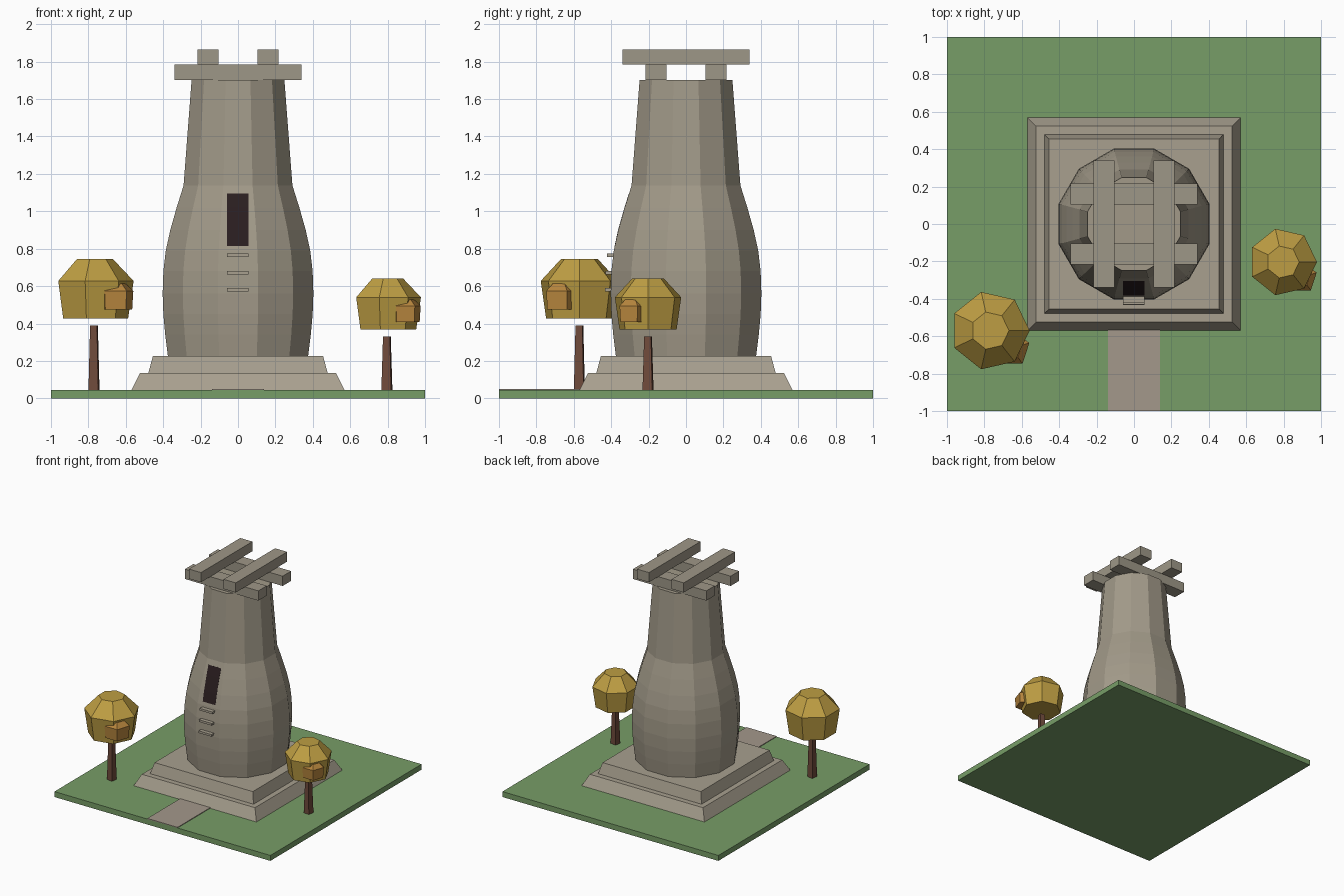
import bpy, bmesh, math

cube = bpy.data.objects.get("Cube")
if cube:
    bpy.data.objects.remove(cube, do_unlink=True)


def material(name, *rgb):
    linear = [((c / 255 + 0.055) / 1.055) ** 2.4 for c in rgb] + [1]
    mat = bpy.data.materials.new(name)
    mat.use_nodes = True
    mat.diffuse_color = linear
    mat.node_tree.nodes["Principled BSDF"].inputs["Base Color"].default_value = linear
    return mat


grass = material("grass", 119, 157, 103)
path_stone = material("path stone", 163, 152, 139)
plinth_stone = material("plinth stone", 168, 160, 143)
tower_stone = material("tower stone", 162, 154, 137)
beam_stone = material("beam stone", 158, 151, 135)
dark = material("dark opening", 42, 30, 32)
bark = material("bark", 111, 74, 59)
leaf = material("golden leaf", 190, 158, 67)
small_leaf = material("amber leaf", 182, 133, 61)


def finish(name, bm, mat):
    bmesh.ops.recalc_face_normals(bm, faces=bm.faces)
    mesh = bpy.data.meshes.new(name)
    bm.to_mesh(mesh)
    bm.free()
    mesh.materials.append(mat)
    obj = bpy.data.objects.new(name, mesh)
    bpy.context.collection.objects.link(obj)


def box(name, mat, x, y, z):
    """Box from (min, max) pairs."""
    bm = bmesh.new()
    bmesh.ops.create_cube(bm, size=1)
    for v in bm.verts:
        v.co = [lim[0] if c < 0 else lim[1] for c, lim in zip(v.co, (x, y, z))]
    finish(name, bm, mat)


def skin(name, mat, rings):
    """Closed solid through rings of points, capped at both ends."""
    bm = bmesh.new()
    rings = [[bm.verts.new(p) for p in ring] for ring in rings]
    for low, high in zip(rings, rings[1:]):
        for i in range(len(low)):
            j = (i + 1) % len(low)
            bm.faces.new((low[i], low[j], high[j], high[i]))
    bm.faces.new(rings[0])
    bm.faces.new(rings[-1])
    finish(name, bm, mat)


def loft(name, mat, sides, turn, profile, centre=(0, 0), flat_radius=False):
    """Stack of regular polygon rings (height, radius)."""
    grow = 1 / math.cos(math.pi / sides) if flat_radius else 1
    angles = [math.radians(turn) + math.tau * i / sides for i in range(sides)]
    skin(name, mat, [[(centre[0] + r * grow * math.cos(a),
                       centre[1] + r * grow * math.sin(a), z) for a in angles]
                     for z, r in profile])


# Ground and path
ground_top = 0.0455
box("ground", grass, (-1, 1), (-1, 1), (0, ground_top))
box("path", path_stone, (-0.14, 0.14), (-1, -0.54), (0.04, 0.051))

# Two-tier plinth
loft("plinth_lower", plinth_stone, 4, 45, [(ground_top, 0.569), (0.136, 0.524)], flat_radius=True)
loft("plinth_upper", plinth_stone, 4, 45, [(0.136, 0.479), (0.226, 0.455)], flat_radius=True)

# Bulging twelve-sided tower
wall = [(0.226, 0.375), (0.34, 0.389), (0.45, 0.399), (0.56, 0.403), (0.68, 0.399),
        (0.79, 0.386), (0.9, 0.362), (1.02, 0.328), (1.138, 0.291), (1.703, 0.248)]
loft("tower", tower_stone, 12, 15, wall, flat_radius=True)


def wall_radius(z):
    for (z0, r0), (z1, r1) in zip(wall, wall[1:]):
        if z0 <= z <= z1:
            return r0 + (r1 - r0) * (z - z0) / (z1 - z0)


# Tall opening: a thin plate following the front wall
bottom, top = 0.815, 1.094
heights = [bottom] + [z for z, r in wall if bottom < z < top] + [top]
skin("opening", dark, [[(x, -wall_radius(z) - out, z) for x, out in
                        ((-0.06, -0.003), (-0.06, 0.001), (0.057, 0.001), (0.057, -0.003))]
                       for z in heights])

# Ledges below the opening
for i in range(3):
    z = 0.571 + i * 0.092
    r = wall_radius(z)
    box(f"ledge_{i + 1}", plinth_stone, (-0.06, 0.057), (-r - 0.031, -r + 0.02), (z, z + 0.018))

# Crossed roof beams
for side, label in ((-1, "first"), (1, "second")):
    across = sorted((side * 0.105, side * 0.217))
    box(f"lower_beam_{label}", beam_stone, (-0.34, 0.34), across, (1.703, 1.785))
    box(f"upper_beam_{label}", beam_stone, across, (-0.34, 0.34), (1.785, 1.866))


def tree(label, x, y, size, bottom):
    """Trunk, seven-sided crown and a smaller clump, scaled by the crown radius."""
    loft(f"{label}_trunk", bark, 4, 37, [(ground_top, 0.037), (bottom - 0.037, 0.026)], (x, y))
    loft(f"{label}_crown", leaf, 7, 0,
         [(bottom, size * 0.86), (bottom + size * 0.95, size), (bottom + size * 1.5, size * 0.48)],
         (x, y))
    low = bottom + size * 0.23
    loft(f"{label}_side_foliage", small_leaf, 5, 18,
         [(low, size * 0.44), (low + size * 0.47, size * 0.47), (low + size * 0.65, size * 0.27)],
         (x + size * 0.545, y - size * 0.455))


tree("right_tree", -0.77, -0.57, 0.212, 0.426)
tree("left_tree", 0.796, -0.203, 0.182, 0.367)
